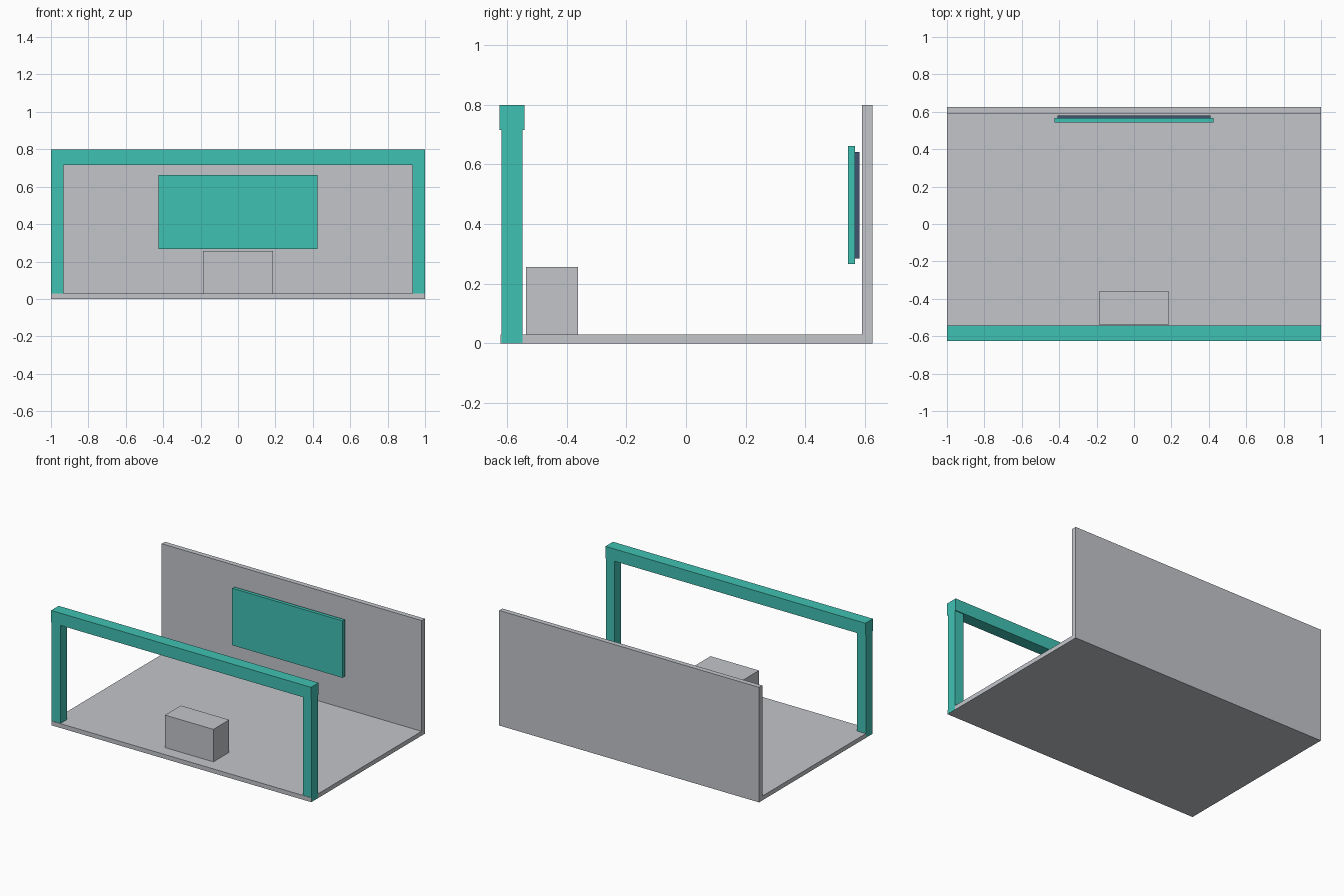
import bpy

if "Cube" in bpy.data.objects:
    bpy.data.objects.remove(bpy.data.objects["Cube"])


def material(name, rgb):
    """Flat colour given as 0-255 sRGB, stored as linear."""
    lin = [((c / 255 + 0.055) / 1.055) ** 2.4 for c in rgb]
    m = bpy.data.materials.new(name)
    m.diffuse_color = (*lin, 1)
    m.use_nodes = True
    m.node_tree.nodes["Principled BSDF"].inputs["Base Color"].default_value = m.diffuse_color
    return m


def box(name, x, y, z, mat):
    """Box spanning the given (min, max) ranges."""
    bpy.ops.mesh.primitive_cube_add(size=1)
    o = bpy.context.object
    o.name = name
    o.location = [(a + b) / 2 for a, b in (x, y, z)]
    o.scale = [b - a for a, b in (x, y, z)]
    bpy.ops.object.transform_apply(location=True, rotation=False, scale=True)
    o.data.materials.append(mat)
    return o


grey = material("light grey", (194, 197, 202))
teal = material("teal", (64, 193, 179))
navy = material("slate blue", (62, 84, 112))

# Booth shell
box("floor", (-0.9995, 0.9995), (-0.622, 0.60), (0, 0.03), grey)
box("back_wall", (-1, 1), (0.59, 0.625), (0, 0.80), grey)

# Front gateway
for side, x in (("left", (-1, -0.932)), ("right", (0.932, 1))):
    box(side + "_post", x, (-0.619, -0.548), (0.001, 0.715), teal)
box("top_beam", (-1, 1), (-0.625, -0.542), (0.715, 0.80), teal)

# Counter
box("counter", (-0.186, 0.186), (-0.536, -0.362), (0.03, 0.256), grey)

# Display panel with a smaller backing plate
box("display_panel", (-0.425, 0.425), (0.543, 0.567), (0.266, 0.662), teal)
box("display_backing", (-0.41, 0.41), (0.567, 0.581), (0.285, 0.642), navy)
